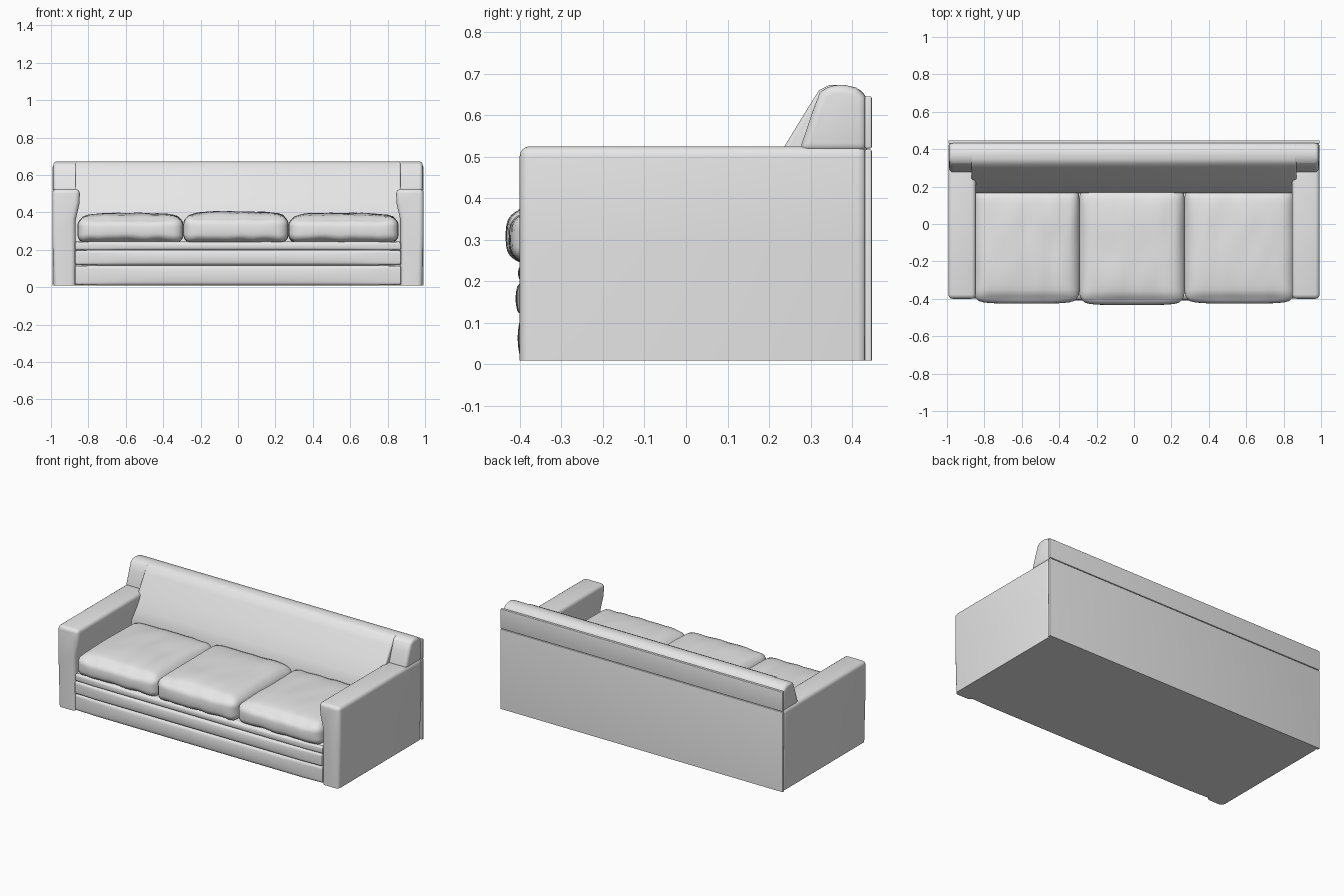
import bpy, bmesh, math
from mathutils import Vector, noise

if "Cube" in bpy.data.objects:
    bpy.data.objects.remove(bpy.data.objects["Cube"])

fabric = bpy.data.materials.new("light_grey_fabric")
fabric.use_nodes = True
grey = (0.8, 0.8, 0.8, 1)
fabric.diffuse_color = grey
fabric.node_tree.nodes["Principled BSDF"].inputs["Base Color"].default_value = grey


def finish(bm, name):
    """Turn the bmesh into a smooth shaded fabric object."""
    bmesh.ops.recalc_face_normals(bm, faces=bm.faces)
    mesh = bpy.data.meshes.new(name)
    bm.to_mesh(mesh)
    bm.free()
    mesh.materials.append(fabric)
    obj = bpy.data.objects.new(name, mesh)
    bpy.context.collection.objects.link(obj)
    bpy.ops.object.select_all(action="DESELECT")
    obj.select_set(True)
    bpy.context.view_layer.objects.active = obj
    bpy.ops.object.shade_smooth_by_angle(angle=math.radians(40))
    return obj


def extrude(name, profile, place, start, end, bevel):
    """Extrude a profile, rounding sharp edges but not those on the floor."""
    bm = bmesh.new()
    face = bm.faces.new([bm.verts.new(place(a, b, start)) for a, b in profile])
    new = bmesh.ops.extrude_face_region(bm, geom=[face])["geom"]
    shift = Vector(place(0, 0, end)) - Vector(place(0, 0, start))
    bmesh.ops.translate(bm, verts=[g for g in new if isinstance(g, bmesh.types.BMVert)], vec=shift)
    bmesh.ops.recalc_face_normals(bm, faces=bm.faces)
    edges = [e for e in bm.edges
             if e.calc_face_angle(0) > 0.6 and max(v.co.z for v in e.verts) > 0.03]
    bmesh.ops.bevel(bm, geom=edges, offset=bevel, segments=4, profile=0.5,
                    affect="EDGES", clamp_overlap=True)
    return finish(bm, name)


def along_x(a, b, t):
    return (t, a, b)


def along_y(a, b, t):
    return (a, t, b)


def soft_box(name, low, high, radius, dome=0.0, belly=0.0, wrinkle=0.0, cuts=20):
    """Rounded upholstered block with a domed top and a bulging front."""
    low, high = Vector(low), Vector(high)
    centre, half = (low + high) / 2, (high - low) / 2
    bm = bmesh.new()
    bmesh.ops.create_cube(bm, size=2)
    bmesh.ops.subdivide_edges(bm, edges=bm.edges[:], cuts=cuts, use_grid_fill=True)
    for v in bm.verts:
        u = v.co.copy()
        p = Vector(u[i] * half[i] for i in range(3))
        inner = Vector(max(-half[i] + radius, min(half[i] - radius, p[i])) for i in range(3))
        p = inner + (p - inner).normalized() * radius
        if u.z > 0:
            p.z += dome * u.z * (1 - u.x ** 4) * (1 - u.y ** 4)
        if u.y < 0:
            p.y += belly * u.y * (1 - u.z ** 2) * (1 - u.x ** 4)
        p += centre
        p.z += wrinkle * noise.noise(Vector((p.x * 14, p.y * 5, p.z * 6)))
        v.co = p
    return finish(bm, name)


# Arms, slightly wider at the padded top
arm = [(0.868, 0.01), (0.985, 0.01), (0.993, 0.3), (0.993, 0.525),
       (0.845, 0.525), (0.847, 0.45), (0.868, 0.36)]
for side, sign in (("left", 1), ("right", -1)):
    extrude(side + "_arm", [(sign * x, z) for x, z in arm], along_y, -0.4, 0.436, 0.024)

# Sloping backrest between the arms
back = [(0.436, 0.01), (0.436, 0.64), (0.42, 0.662), (0.38, 0.672), (0.345, 0.672),
        (0.32, 0.66), (0.295, 0.62), (0.24, 0.53), (0.19, 0.44), (0.165, 0.37), (0.16, 0.01)]
extrude("backrest", back, along_x, -0.87, 0.87, 0.01)

# Top roll of the backrest, running over both arms
roll = [(0.436, 0.512), (0.436, 0.645), (0.41, 0.666), (0.38, 0.673), (0.345, 0.672),
        (0.322, 0.655), (0.305, 0.61), (0.272, 0.512)]
extrude("backrest_roll", roll, along_x, -0.988, 0.988, 0.02)

# Flat rear panel in two pieces with a seam
for name, bottom, top in (("rear_panel", 0.01, 0.517), ("rear_top_panel", 0.52, 0.645)):
    panel = [(0.43, bottom), (0.447, bottom), (0.447, top), (0.43, top)]
    extrude(name, panel, along_x, -0.993, 0.993, 0.004)

# Seat base and its padded front rails
base = [(-0.375, 0.01), (0.43, 0.01), (0.43, 0.245), (-0.375, 0.245)]
extrude("seat_base", base, along_x, -0.88, 0.88, 0.01)
for name, bottom, top, front in (("lower_rail", 0.01, 0.117, -0.397),
                                 ("middle_rail", 0.117, 0.2, -0.402),
                                 ("upper_rail", 0.195, 0.245, -0.396)):
    soft_box(name, (-0.872, front, bottom), (0.872, -0.33, top), 0.014, belly=0.008, cuts=12)

# Three loose seat cushions
for name, x0, x1, front, top in (("right_cushion", -0.858, -0.292, -0.41, 0.372),
                                 ("middle_cushion", -0.292, 0.27, -0.418, 0.38),
                                 ("left_cushion", 0.27, 0.858, -0.41, 0.372)):
    soft_box(name, (x0, front, 0.238), (x1, 0.19, top), 0.045,
             dome=0.024, belly=0.016, wrinkle=0.006)
